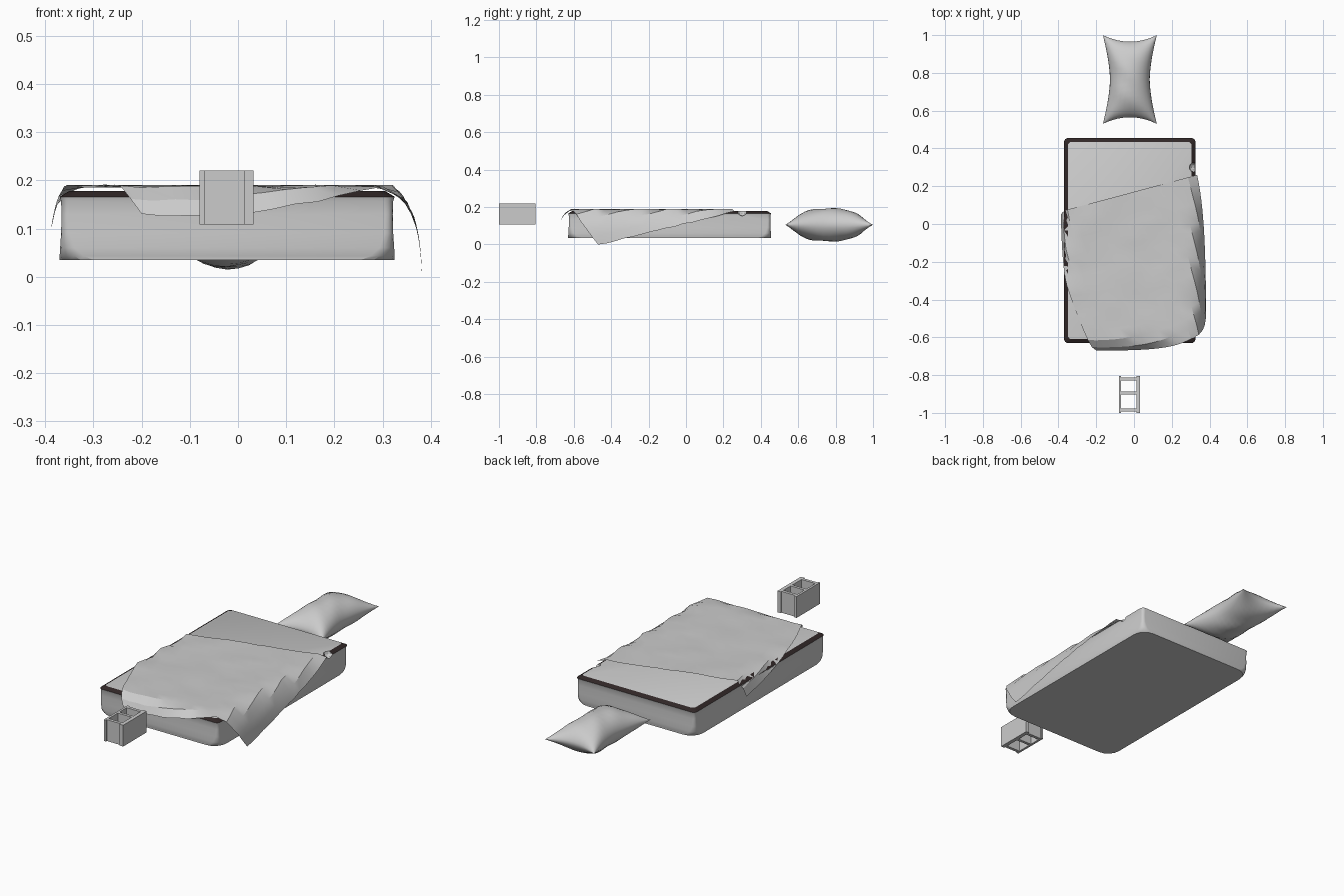
import bpy, bmesh, math, random
from mathutils import Vector

if "Cube" in bpy.data.objects:
    bpy.data.objects.remove(bpy.data.objects["Cube"])
random.seed(4)


def finish(name, bm, smooth=None):
    bmesh.ops.recalc_face_normals(bm, faces=bm.faces)
    me = bpy.data.meshes.new(name)
    bm.to_mesh(me)
    bm.free()
    ob = bpy.data.objects.new(name, me)
    bpy.context.collection.objects.link(ob)
    if smooth:
        bpy.ops.object.select_all(action='DESELECT')
        ob.select_set(True)
        bpy.context.view_layer.objects.active = ob
        bpy.ops.object.shade_smooth_by_angle(angle=math.radians(smooth))
    return ob


# Mattress: stacked rounded rectangles, corners rounding off towards the base
X0, X1, Y0, Y1 = -0.37, 0.325, -0.63, 0.455
STEPS = 4


def ring(bm, inset, z, r):
    pts = []
    x0, x1, y0, y1 = X0 + inset, X1 - inset, Y0 + inset, Y1 - inset
    corners = [(x1 - r, y1 - r), (x0 + r, y1 - r), (x0 + r, y0 + r), (x1 - r, y0 + r)]
    for i, (cx, cy) in enumerate(corners):
        for j in range(STEPS + 1):
            a = math.pi / 2 * (i + j / STEPS)
            pts.append(bm.verts.new((cx + r * math.cos(a), cy + r * math.sin(a), z)))
    return pts


bm = bmesh.new()
profile = [(0, .035, .07), (0, .043, .05), (.001, .06, .03), (.003, .09, .018),
           (.004, .13, .015), (.003, .157, .018), (0, .166, .02), (.02, .178, .02)]
rings = [ring(bm, *p) for p in profile]
n = len(rings[0])
for k in range(len(rings) - 1):
    for i in range(n):
        j = (i + 1) % n
        f = bm.faces.new((rings[k][i], rings[k][j], rings[k + 1][j], rings[k + 1][i]))
        f.material_index = int(k == len(rings) - 2)
bm.faces.new(rings[0])
bm.faces.new(rings[-1])
mattress = finish("mattress", bm, 25)
mattress.data.materials.append(bpy.data.materials.new("ticking"))
mattress.data.materials[0].diffuse_color = (0.6, 0.6, 0.6, 1)
trim = bpy.data.materials.new("dark_trim")
trim.diffuse_color = (0.03, 0.02, 0.02, 1)
mattress.data.materials.append(trim)

# Small torn dent in the right edge of the mattress
bm = bmesh.new()
bmesh.ops.create_icosphere(bm, subdivisions=2, radius=0.026)
bmesh.ops.translate(bm, verts=bm.verts, vec=(0.318, 0.3, 0.178))
cutter = finish("dent_cutter", bm)
cutter.hide_render = True
cutter.hide_set(True)
cutter.data.materials.append(mattress.data.materials[0])
mod = mattress.modifiers.new("dent", 'BOOLEAN')
mod.operation = 'DIFFERENCE'
mod.object = cutter
mod.solver = 'EXACT'

# Blanket: a turned square of cloth that folds down over the mattress edges
A, B = Vector((-0.45, 0.05)), Vector((0.335, 0.26))
D, C = Vector((-0.2, -0.71)), Vector((0.53, -0.47))


def fold(d, reach, drop):
    if d <= 0:
        return 0, 0
    return reach * (1 - math.exp(-d / 0.06)), drop * d


def drape(u, v):
    p = A.lerp(B, u).lerp(D.lerp(C, u), v)
    p.y -= 0.075 * 4 * u * (1 - u) * v
    p.x -= 0.03 * 4 * v * (1 - v) * (1 - u)
    left, dl = fold(-0.36 - p.x, 0.035, 0.95)
    right, dr = fold(p.x - 0.322, 0.062, 0.92)
    front, df = fold(-0.618 - p.y, 0.065, 0.65)
    x = min(max(p.x, -0.36), 0.322) - left + right
    y = max(p.y, -0.618) - front
    z = 0.187 - max(dl, dr, df) + random.uniform(-0.002, 0.004)
    return x, y, max(z, 0)


bm = bmesh.new()
N = 16
grid = [[bm.verts.new(drape(i / N, j / N)) for i in range(N + 1)] for j in range(N + 1)]
for j in range(N):
    for i in range(N):
        bm.faces.new((grid[j][i], grid[j + 1][i], grid[j + 1][i + 1], grid[j][i + 1]))
finish("blanket", bm, 25)

# Pillow: two puffed sheets sharing a seam with pulled-out corners
bm = bmesh.new()
NX, NY = 14, 22
for side in (1, -1):
    rows = []
    for j in range(NY + 1):
        v = -math.cos(math.pi * j / NY)
        row = []
        for i in range(NX + 1):
            u = -math.cos(math.pi * i / NX)
            x = -0.022 + u * (0.105 + 0.038 * abs(v) ** 1.6)
            y = 0.765 + v * (0.2 + 0.035 * abs(u) ** 2)
            puff = max(0, 1 - u * u) ** 0.55 * max(0, 1 - abs(v) ** 2.6) ** 0.6
            puff *= 1 + 0.03 * math.sin(9 * v + 4 * u)
            row.append(bm.verts.new((x, y, 0.105 + side * 0.088 * puff)))
        rows.append(row)
    for j in range(NY):
        for i in range(NX):
            bm.faces.new((rows[j][i], rows[j][i + 1], rows[j + 1][i + 1], rows[j + 1][i]))
bmesh.ops.remove_doubles(bm, verts=bm.verts, dist=0.0005)
finish("pillow", bm, 50)

# Hollow building block: two long walls joined by three webs, open top and bottom
bm = bmesh.new()
ZB, ZT = 0.108, 0.22


def box(x0, x1, y0, y1):
    vs = bmesh.ops.create_cube(bm, size=1)["verts"]
    bmesh.ops.scale(bm, vec=(x1 - x0, y1 - y0, ZT - ZB), verts=vs)
    bmesh.ops.translate(bm, vec=((x0 + x1) / 2, (y0 + y1) / 2, (ZB + ZT) / 2), verts=vs)


box(-0.08, -0.068, -1.0, -0.805)
box(0.012, 0.032, -1.0, -0.805)
for y0, y1 in ((-0.993, -0.977), (-0.902, -0.887), (-0.828, -0.812)):
    box(-0.068, 0.012, y0, y1)
finish("hollow_block", bm)

for m in bpy.data.materials:
    if m.users and not m.is_grease_pencil:
        m.use_nodes = True
        m.node_tree.nodes["Principled BSDF"].inputs["Base Color"].default_value = m.diffuse_color
